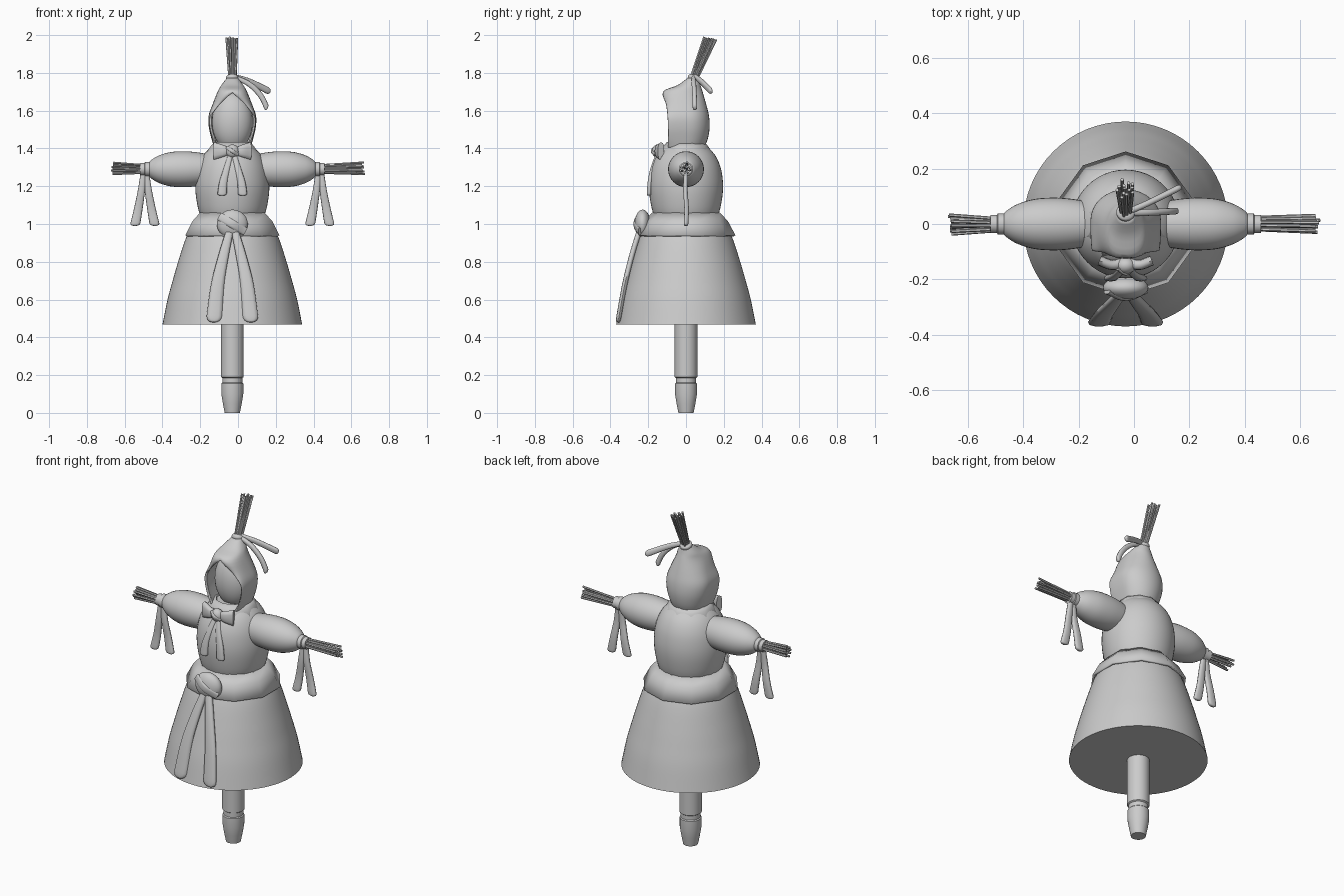
import bpy, bmesh, random
from math import sin, cos, pi, sqrt
from mathutils import Vector as V, Matrix

if "Cube" in bpy.data.objects:
    bpy.data.objects.remove(bpy.data.objects["Cube"])

random.seed(4)
CX = -0.03  # the figure's axis


def finish(name, bm, angle=40):
    bmesh.ops.remove_doubles(bm, verts=bm.verts, dist=0.0002)
    bmesh.ops.recalc_face_normals(bm, faces=bm.faces)
    me = bpy.data.meshes.new(name)
    bm.to_mesh(me)
    bm.free()
    me.shade_smooth()
    me.set_sharp_from_angle(angle=angle * pi / 180)
    ob = bpy.data.objects.new(name, me)
    bpy.context.collection.objects.link(ob)
    return ob


def add_loft(bm, rings, closed=True, cap=True):
    rows = [[bm.verts.new(p) for p in r] for r in rings]
    n = len(rows[0])
    for a, b in zip(rows, rows[1:]):
        for i in range(n if closed else n - 1):
            j = (i + 1) % n
            bm.faces.new((a[i], a[j], b[j], b[i]))
    if cap:
        bm.faces.new(rows[0])
        bm.faces.new(rows[-1])


def loft(name, rings, closed=True, cap=True, angle=40):
    bm = bmesh.new()
    add_loft(bm, rings, closed, cap)
    return finish(name, bm, angle)


def spline(pts, steps=5):
    """Catmull-Rom curve through points of any dimension."""
    p = [V(q) for q in pts]
    p = [2 * p[0] - p[1]] + p + [2 * p[-1] - p[-2]]
    out = []
    for a, b, c, d in zip(p, p[1:], p[2:], p[3:]):
        for k in range(steps):
            t = k / steps
            out.append(0.5 * (2 * b + (c - a) * t + (2 * a - 5 * b + 4 * c - d) * t * t
                              + (3 * b - a - 3 * c + d) * t ** 3))
    return out + [p[-2]]


def lathe(name, prof, mat=Matrix.Translation((CX, 0, 0)), n=48, smooth=True):
    prof = spline(prof) if smooth else prof
    rings = [[mat @ V((r * cos(2 * pi * i / n), r * sin(2 * pi * i / n), z)) for i in range(n)]
             for r, z in prof]
    return loft(name, rings)


def ribbon(name, pts, w0, w1, thick, side, round_end=True):
    """Padded strip along a path; half widths w0 to w1."""
    path, side = spline(pts, 6), V(side).normalized()
    last = len(path) - 1
    if round_end:
        a, b = path[-2], path[-1]
        path = path[:-1] + [a.lerp(b, f) for f in (0.4, 0.7, 0.9, 1)]
        last = len(path) - 1
    rings = []
    for i, p in enumerate(path):
        tan = path[min(i + 1, last)] - path[max(i - 1, 0)]
        up = tan.cross(side).normalized()
        w = w0 + (w1 - w0) * i / last
        k = (1, 0.92, 0.75, 0.5, 0.2)[i - last + 4] if round_end and i > last - 4 else 1
        ring = []
        for j in range(12):
            c, s = cos(j * pi / 6), sin(j * pi / 6)
            ring.append(p + side * (w * k * c)
                        + up * (thick * (0.5 + k / 2) * (abs(s) ** 0.6) * (1 if s > 0 else -1)))
        rings.append(ring)
    return loft(name, rings, angle=50)


def ball(name, loc, size):
    bm = bmesh.new()
    bmesh.ops.create_uvsphere(bm, u_segments=32, v_segments=20, radius=1,
                              matrix=Matrix.Translation(loc) @ Matrix.Diagonal((*size, 1)))
    return finish(name, bm)


def straw(name, base, tip, r0, r1, count=11):
    base, tip = V(base), V(tip)
    rot = (tip - base).to_track_quat('Z', 'Y')
    bm = bmesh.new()
    for i in range(count):
        a = i * 2.4
        f = sqrt((i + 0.5) / count)
        out = rot @ V((cos(a), sin(a), 0)) * f
        wob = V((random.uniform(-1, 1), random.uniform(-1, 1), 0)) * 0.006
        p, q = base + out * r0, tip + out * r1 + rot @ wob
        q = p.lerp(q, random.uniform(0.93, 1))
        add_loft(bm, [[c + rot @ V((cos(j * pi / 3), sin(j * pi / 3), 0)) * 0.006
                       for j in range(6)] for c in (p, p.lerp(q, 0.5), q)])
    return finish(name, bm)


def cloth_ring(name, levels, n, back_drop=0.0):
    """Faceted flared band; levels are (radius, z)."""
    rings = []
    for r, z in levels:
        rings.append([V((CX + r * sin(2 * pi * i / n), r * cos(2 * pi * i / n),
                         z - back_drop * (r / levels[-1][0]) ** 4 * max(0, cos(2 * pi * i / n))))
                      for i in range(n)])
    ob = loft(name, rings, cap=False, angle=45)
    m = ob.modifiers.new("thickness", 'SOLIDIFY')
    m.thickness = 0.012
    return ob


# Pole with a groove near its pointed foot
lathe("pole", [(0.04, 0), (0.05, 0.05), (0.058, 0.10), (0.058, 0.155), (0.053, 0.16),
               (0.053, 0.185), (0.06, 0.19), (0.06, 0.55)], n=32, smooth=False)

# Dress
lathe("skirt", [(0.37, 0.467), (0.343, 0.6), (0.316, 0.7), (0.287, 0.8), (0.248, 0.92),
                (0.205, 1.01), (0.165, 1.06)], n=64)
lathe("torso", [(0.165, 1.03), (0.183, 1.09), (0.195, 1.17), (0.194, 1.24), (0.18, 1.31),
                (0.15, 1.37), (0.10, 1.42)])
cloth_ring("waistband", [(0.18, 1.06), (0.222, 1.015), (0.262, 0.94)], 10)
cloth_ring("collar", [(0.10, 1.435), (0.122, 1.41), (0.16, 1.355)], 10, 0.015)

# Hood: U-shaped sections, open at the front below the peak
levels = [  # z, half width, back y, front y, half opening
    (1.40, 0.095, 0.095, -0.095, 0.07), (1.45, 0.110, 0.115, -0.095, 0.098),
    (1.51, 0.124, 0.125, -0.095, 0.116), (1.57, 0.126, 0.122, -0.098, 0.115),
    (1.63, 0.106, 0.108, -0.105, 0.07), (1.70, 0.078, 0.088, -0.122, 0.0),
    (1.735, 0.058, 0.077, -0.045, 0.0), (1.775, 0.028, 0.068, 0.012, 0.0)]
rings = []
for z, rx, yb, yf, w in spline(levels, 4):
    w = max(w, 0) if z < 1.6999 else 0
    ym = (yb + yf) / 2
    half = [(rx * sin(k * pi / 16), ym + (yb - ym) * cos(k * pi / 16)) for k in range(8)]
    half += [(w + (rx - w) * cos(k * pi / 16) ** 0.8, ym + (yf - ym) * sin(k * pi / 16) ** 0.8)
             for k in range(8)] + [(w, yf)]
    rings.append([V((CX - x, y, z)) for x, y in half[:0:-1]] + [V((CX + x, y, z)) for x, y in half])
hood = loft("hood", rings, closed=False, cap=False, angle=50)
mod = hood.modifiers.new("thickness", 'SOLIDIFY')
mod.thickness = 0.012
ball("face", (CX, 0.003, 1.54), (0.108, 0.088, 0.155))

# Straw tuft, tie and ribbons on the hood's tip
tip_dir = V((0, 0.085, 0.225))
tie = Matrix.Translation((CX, 0.04, 1.765)) @ tip_dir.to_track_quat('Z', 'Y').to_matrix().to_4x4()
lathe("hood_tie", [(0.024, -0.008), (0.033, 0), (0.033, 0.014), (0.024, 0.022)], tie, 20)
straw("hood_straw", (CX, 0.04, 1.765), (CX, 0.13, 1.99), 0.02, 0.035, 13)
ribbon("hood_ribbon_low", [(-0.02, 0.04, 1.778), (0.06, 0.042, 1.74), (0.12, 0.045, 1.68),
                           (0.155, 0.047, 1.61)], 0.012, 0.018, 0.012, (0.55, 0, 0.8))
ribbon("hood_ribbon_high", [(-0.02, 0.045, 1.782), (0.06, 0.08, 1.755), (0.17, 0.135, 1.70)],
       0.012, 0.02, 0.011, (0.3, 0, 0.95))

# Arms, cuffs, straw hands and hanging ribbons
for s, side, end in ((-1, "left", -0.672), (1, "right", 0.672)):
    mat = Matrix.Translation((CX, 0, 1.29)) @ Matrix.Rotation(s * pi / 2, 4, 'Y')
    lathe("sleeve_" + side, [(0.075, 0.10), (0.09, 0.19), (0.095, 0.26), (0.09, 0.33),
                             (0.072, 0.39), (0.048, 0.43), (0.03, 0.445)], mat, 32)
    lathe("cuff_" + side, [(0.03, 0.43), (0.038, 0.435), (0.038, 0.462), (0.033, 0.465),
                           (0.033, 0.488), (0.02, 0.49)], mat, 24, False)
    straw("hand_straw_" + side, (CX + s * 0.45, 0, 1.29), (end, 0, 1.295), 0.024, 0.036, 14)
    x = CX + s * 0.463
    for k in (-1, 1):
        ribbon("cuff_ribbon_" + side, [(x + k * 0.008, 0, 1.27), (x + k * 0.018, -0.003, 1.18),
                                       (x + k * 0.035, 0.003, 1.08), (x + k * 0.053, 0, 0.99)],
               0.015, 0.029, 0.012, (1, 0, 0))

# Neck bow
ball("neck_knot", (CX, -0.15, 1.385), (0.036, 0.03, 0.036))
ribbon("neck_knot_fold", [(CX - 0.028, -0.162, 1.405), (CX, -0.18, 1.386), (CX + 0.028, -0.162, 1.367)],
       0.01, 0.01, 0.006, (0.56, 0, 0.83), False)
for s in (-1, 1):
    ribbon("neck_bow_loop", [(CX + s * 0.01, -0.14, 1.385), (CX + s * 0.05, -0.148, 1.386),
                             (CX + s * 0.095, -0.132, 1.385)], 0.018, 0.048, 0.018, (0, 0, 1), False)
    ribbon("neck_ribbon", [(CX + s * 0.008, -0.15, 1.37), (CX + s * 0.03, -0.178, 1.29),
                           (CX + s * 0.048, -0.192, 1.22), (CX + s * 0.055, -0.197, 1.15)],
           0.014, 0.027, 0.011, (1, 0, 0))

# Waist bow
ball("waist_knot", (CX, -0.23, 1.0), (0.082, 0.042, 0.076))
ribbon("waist_knot_fold", [(CX - 0.068, -0.245, 1.04), (CX, -0.27, 1.0), (CX + 0.068, -0.245, 0.96)],
       0.022, 0.022, 0.008, (0.5, 0, 0.86), False)
for s in (-1, 1):
    ribbon("waist_ribbon", [(CX + s * 0.012, -0.245, 0.97), (CX + s * 0.045, -0.285, 0.84),
                            (CX + s * 0.078, -0.324, 0.68), (CX + s * 0.098, -0.36, 0.48)],
           0.02, 0.046, 0.014, (1, 0, 0))
